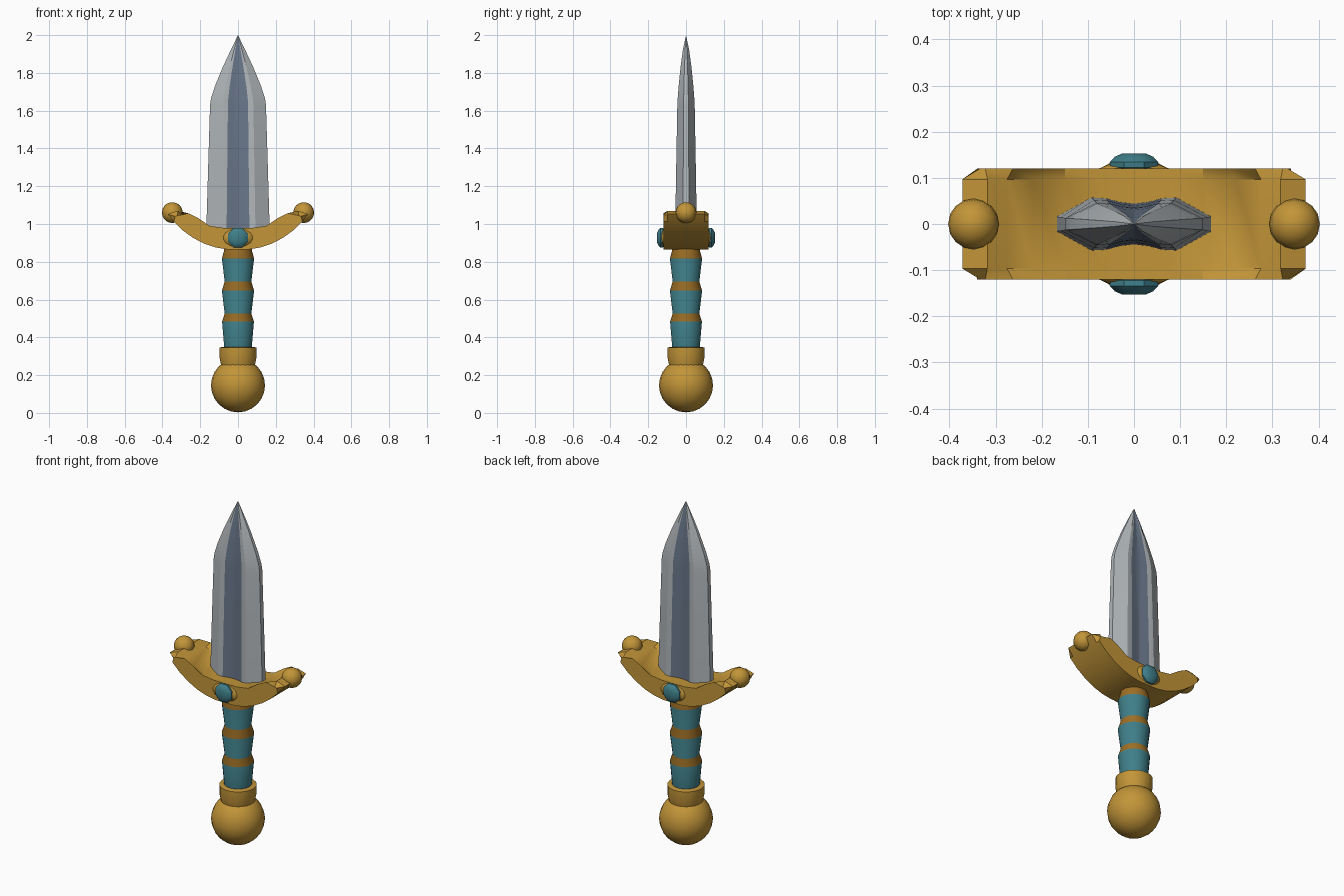
import bpy, bmesh, math
from mathutils import Matrix

if "Cube" in bpy.data.objects:
    bpy.data.objects.remove(bpy.data.objects["Cube"])

def mat(name, col):
    m = bpy.data.materials.new(name)
    m.diffuse_color = (*col, 1)
    m.use_nodes = True
    m.node_tree.nodes["Principled BSDF"].inputs["Base Color"].default_value = m.diffuse_color
    return m

GOLD = mat("gold", (0.54, 0.30, 0.04))
BRONZE = mat("dark_gold_band", (0.33, 0.155, 0.018))
TEAL = mat("teal", (0.05, 0.21, 0.25))
STEEL = mat("light_steel", (0.43, 0.46, 0.48))
BLUE = mat("blue_steel", (0.14, 0.18, 0.25))

def finish(name, bm, mats, angle=35):
    bmesh.ops.recalc_face_normals(bm, faces=bm.faces[:])
    me = bpy.data.meshes.new(name)
    bm.to_mesh(me)
    bm.free()
    for m in mats:
        me.materials.append(m)
    for p in me.polygons:
        p.use_smooth = True
    me.set_sharp_from_angle(angle=math.radians(angle))
    ob = bpy.data.objects.new(name, me)
    bpy.context.collection.objects.link(ob)
    return ob

def loft(bm, rings, cap_end=True):
    """Skin closed rings of points; returns side faces row by row."""
    vs = [[bm.verts.new(p) for p in r] for r in rings]
    n = len(vs[0])
    rows = [[bm.faces.new((a[i], a[(i + 1) % n], b[(i + 1) % n], b[i])) for i in range(n)]
            for a, b in zip(vs, vs[1:])]
    bm.faces.new(vs[0])
    if cap_end:
        bm.faces.new(vs[-1])
    return rows, vs[-1]

def ring(r, z, n):
    return [(r * math.cos(2 * math.pi * (i + .5) / n), r * math.sin(2 * math.pi * (i + .5) / n), z)
            for i in range(n)]

def lathe(name, profile, mats, n=24, row_mats=None, matrix=None):
    bm = bmesh.new()
    rows, _ = loft(bm, [ring(r, z, n) for r, z in profile])
    if row_mats:
        for row, m in zip(rows, row_mats):
            for f in row:
                f.material_index = m
    if matrix:
        bm.transform(matrix)
    return finish(name, bm, mats)

def ball(name, r, loc, seg):
    bm = bmesh.new()
    bmesh.ops.create_uvsphere(bm, u_segments=seg, v_segments=seg // 2 + 2, radius=r)
    bm.transform(Matrix.Translation(loc))
    finish(name, bm, [GOLD])

# Pommel and collar
ball("pommel", 0.143, (0, 0, 0.146), 20)
lathe("collar", [(0.088, 0.24), (0.093, 0.265), (0.099, 0.295), (0.099, 0.345), (0.08, 0.35)], [GOLD])

# Grip: flared teal sections separated by dark gold bands
lathe("grip", [(0.072, 0.33), (0.085, 0.483), (0.071, 0.525), (0.086, 0.647),
               (0.071, 0.695), (0.086, 0.817), (0.074, 0.86), (0.072, 0.90)],
      [TEAL, BRONZE], row_mats=[0, 1, 0, 1, 0, 1, 1])

# Curved crossguard: mirrored crescent profile, extruded, chamfered front and back
low = [(0.06, 0.866), (0.12, 0.876), (0.18, 0.896), (0.24, 0.928), (0.295, 0.968), (0.34, 1.012), (0.372, 1.052)]
top = [(0.318, 1.07), (0.275, 1.037), (0.22, 1.01), (0.15, 0.99), (0.075, 0.979)]
half = low + top
outline = half + [(-x, z) for x, z in reversed(half)]
bm = bmesh.new()
loft(bm, [[(x, y, z) for x, z in outline] for y in (-0.12, 0.12)])
rim = [e for e in bm.edges if abs(e.verts[0].co.y - e.verts[1].co.y) < 1e-4]
bmesh.ops.bevel(bm, geom=rim, offset=0.023, segments=1, affect='EDGES', clamp_overlap=True)
finish("crossguard", bm, [GOLD], 30)

# Guard end balls
for s, side in ((1, "right"), (-1, "left")):
    ball("guard_ball_" + side, 0.055, (s * 0.348, 0, 1.06), 16)

# Gems in shallow gold settings on both faces
for s, side in ((-1, "front"), (1, "back")):
    m = Matrix.Translation((0, 0, 0.927)) @ Matrix.Rotation(-s * math.pi / 2, 4, 'X')
    lathe("gem_" + side, [(0.036, 0.108), (0.056, 0.122), (0.057, 0.134), (0.045, 0.146), (0.027, 0.153)],
          [TEAL], 8, matrix=m)
    lathe("gem_setting_" + side, [(0.085, 0.11), (0.078, 0.12), (0.05, 0.131)],
          [GOLD], 16, matrix=m @ Matrix.Diagonal((1, 0.62, 1, 1)))

# Blade: hollowed cross-section lofted to the tip, blue steel in the fuller
q = [(1.0, 0.28), (0.55, 1.0), (0.36, 0.97), (0.18, 0.83), (0.0, 0.77)]
sec = q + [(-x, y) for x, y in q[-2::-1]]
sec = sec + [(x, -y) for x, y in reversed(sec)]
stations = [(0.93, 0.169, 0.058), (1.3, 0.158, 0.052), (1.63, 0.148, 0.046), (1.665, 0.143, 0.044),
            (1.73, 0.122, 0.039), (1.83, 0.081, 0.029), (1.92, 0.039, 0.017)]
bm = bmesh.new()
rows, last = loft(bm, [[(x * w, y * t, z) for x, y in sec] for z, w, t in stations], False)
tip = bm.verts.new((0, 0, 2.0))
rows.append([bm.faces.new((last[i], last[(i + 1) % len(last)], tip)) for i in range(len(last))])
for row in rows:
    for i, f in enumerate(row):
        if i % 9 in (2, 3, 4, 5):
            f.material_index = 1
finish("blade", bm, [STEEL, BLUE], 12)
